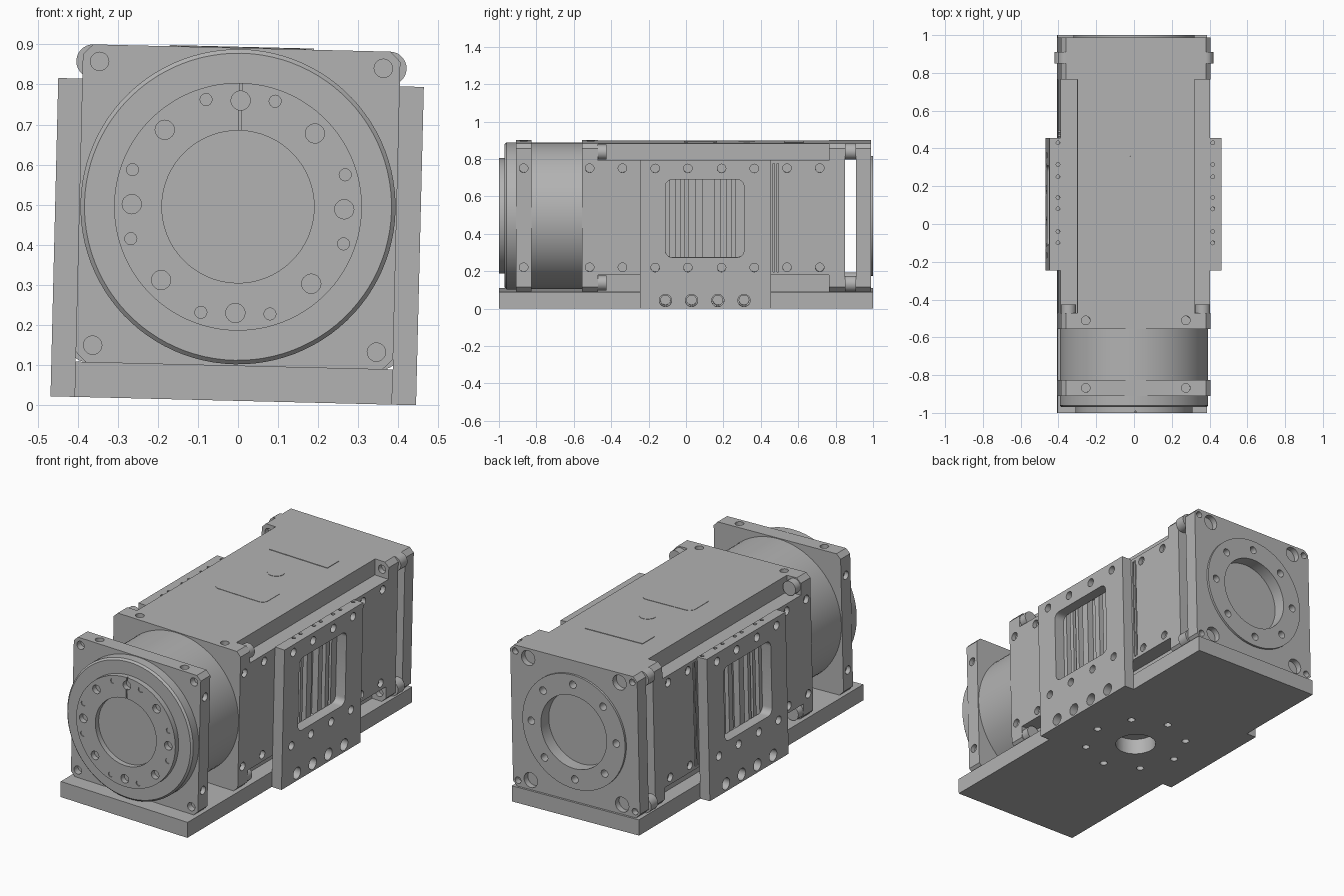
import bpy, bmesh, math
from mathutils import Matrix, Vector

cube = bpy.data.objects.get("Cube")
if cube:
    bpy.data.objects.remove(cube, do_unlink=True)

grey = bpy.data.materials.new("machined grey")
grey.use_nodes = True
grey.diffuse_color = (0.45, 0.45, 0.45, 1)
grey.node_tree.nodes["Principled BSDF"].inputs["Base Color"].default_value = (0.45, 0.45, 0.45, 1)

parts = []
SIDES = (-1, 1)
ROT = {"x": Matrix.Rotation(math.pi / 2, 4, "Y"), "z": Matrix.Identity(4),
       "y": Matrix.Rotation(-math.pi / 2, 4, "X")}


def box(bm, x, y, z, bevel=0, axis=1):
    """Box from ranges; optionally bevels the four edges along one axis."""
    mid = Vector([(a + b) / 2 for a, b in (x, y, z)])
    size = Vector([abs(b - a) for a, b in (x, y, z)])
    mat = Matrix.Translation(mid) @ Matrix.Diagonal(size).to_4x4()
    verts = bmesh.ops.create_cube(bm, size=1, matrix=mat)["verts"]
    if bevel:
        edges = {e for v in verts for e in v.link_edges}
        along = [e for e in edges
                 if abs((e.verts[0].co - e.verts[1].co).normalized()[axis]) > 0.9]
        bmesh.ops.bevel(bm, geom=along, offset=bevel, affect="EDGES",
                        segments=1 if axis == 1 else 5, profile=0.5)


def cyl(bm, pos, axis, r, depth, n=20, r2=None):
    """Cylinder or cone centred on pos."""
    mat = Matrix.Translation(pos) @ ROT[axis]
    bmesh.ops.create_cone(bm, cap_ends=True, segments=n, radius1=r,
                          radius2=r if r2 is None else r2, depth=depth, matrix=mat)


def make(name, bm):
    mesh = bpy.data.meshes.new(name)
    bm.to_mesh(mesh)
    bm.free()
    obj = bpy.data.objects.new(name, mesh)
    bpy.context.collection.objects.link(obj)
    mesh.materials.append(grey)
    parts.append(obj)
    return obj


def cut(obj, bm):
    """Subtract all the shapes in bm from obj, then drop the cutter."""
    cutter = make("cutter", bm)
    parts.remove(cutter)
    cutter.hide_render = True
    mod = obj.modifiers.new("cut", "BOOLEAN")
    mod.object, mod.operation, mod.solver = cutter, "DIFFERENCE", "EXACT"
    bpy.context.view_layer.objects.active = obj
    bpy.ops.object.modifier_apply(modifier=mod.name)
    bpy.data.objects.remove(cutter, do_unlink=True)


def ring(r, count, start=0):
    for i in range(count):
        a = start + 2 * math.pi * i / count
        yield r * math.sin(a), r * math.cos(a)


H = 0.396        # half width of the square housing
PITCH = 0.265    # screw offset from the axis
CORNER = 0.354   # corner screw offset
HOLE = 0.023


def edge_holes(bm, ys, top=True):
    """Screw holes on both sides and the top at the given stations."""
    for y in ys:
        for s in SIDES:
            for t in SIDES:
                cyl(bm, (s * H, y, t * PITCH), "x", HOLE, 0.05)


# Base plate with a mounting pattern underneath
bm = bmesh.new()
box(bm, (-H, H), (-1, 1), (-0.484, -H))
base = make("base_plate", bm)
bm = bmesh.new()
cyl(bm, (0, 0, -0.45), "z", 0.107, 0.14, 40)
for x, y in ring(0.267, 8):
    cyl(bm, (x, y, -0.48), "z", 0.02, 0.08)
for s in SIDES:
    for i in range(4):
        cyl(bm, (s * H, -0.11 + 0.14 * i, -0.441), "x", 0.026, 0.12)
cut(base, bm)

# Main housing with notched corners
bm = bmesh.new()
box(bm, (-H, H), (-0.555, 0.85), (-H, H), 0.025)
body = make("main_housing", bm)
bm = bmesh.new()
for s in SIDES:
    for t in SIDES:
        box(bm, (s * 0.31, s * 0.5), (-0.47, 0.765), (t * 0.305, t * 0.5))
cut(body, bm)
bm = bmesh.new()
edge_holes(bm, (-0.515, -0.34, 0.54, 0.715))
for s in SIDES:
    cyl(bm, (s * PITCH, -0.51, H), "z", HOLE, 0.05)
    # fins behind the side window, and narrow joints beside it
    for y, w in ((-0.07, 0.03), (-0.02, 0.02), (0.03, 0.035), (0.12, 0.06),
                 (0.20, 0.03), (0.255, 0.02)):
        box(bm, (s * 0.36, s * 0.42), (y - w / 2, y + w / 2), (-0.23, 0.23))
    for y in (0.47, 0.49):
        box(bm, (s * 0.385, s * 0.42), (y - 0.004, y + 0.004), (-0.29, 0.29))
    for t in SIDES:
        cyl(bm, (s * CORNER, 0.765, t * 0.35), "y", HOLE, 0.06)
cut(body, bm)

# Label panels on the top
bm = bmesh.new()
box(bm, (-0.16, 0.16), (-0.01, 0.165), (H, H + 0.002), 0.035, 2)
box(bm, (-0.18, 0.18), (0.525, 0.63), (H, H + 0.003))
cyl(bm, (0, 0.325, H + 0.001), "z", 0.045, 0.002, 32)
make("top_labels", bm)

# Tie bolt heads in the notches and spacers behind the housing
bm = bmesh.new()
for s in SIDES:
    for t in SIDES:
        cyl(bm, (s * 0.355, -0.45, t * 0.35), "y", 0.04, 0.05)
        cyl(bm, (s * 0.37, 0.88, t * CORNER), "y", 0.042, 0.06, 28)
make("tie_bolts", bm)
bm = bmesh.new()
for t in SIDES:
    box(bm, (-0.37, 0.37), (0.85, 0.91), (t * 0.365, t * H))
make("rear_bridges", bm)

# Side plates with a window, screws and ledge pins
for s, side in zip(SIDES, ("right", "left")):
    bm = bmesh.new()
    box(bm, (s * H, s * 0.456), (-0.247, 0.455), (-0.484, 0.31))
    plate = make(side + "_side_plate", bm)
    bm = bmesh.new()
    box(bm, (s * 0.35, s * 0.5), (-0.11, 0.31), (-0.21, 0.205), 0.035, 0)
    for y in (-0.165, 0.01, 0.19, 0.365):
        for t in SIDES:
            cyl(bm, (s * 0.456, y, t * PITCH), "x", HOLE, 0.08)
    for i in range(4):
        cyl(bm, (s * 0.43, -0.11 + 0.14 * i, -0.441), "x", 0.033, 0.12)
    for y in (0.43, 0.315, 0.25, 0.14, 0.08, -0.04, -0.1):
        cyl(bm, (s * 0.41, y, 0.31), "z", 0.01, 0.03, 12)
    cut(plate, bm)

# Neck between the housing and the front flange
bm = bmesh.new()
cyl(bm, (0, -0.69, 0), "y", 0.392, 0.28, 96)
make("neck", bm)

# Square front flange
bm = bmesh.new()
box(bm, (-H, H), (-0.91, -0.825), (-H, H), 0.025)
flange = make("front_flange", bm)
bm = bmesh.new()
edge_holes(bm, (-0.868,))
for s in SIDES:
    cyl(bm, (s * PITCH, -0.868, H), "z", HOLE, 0.05)
    for t in SIDES:
        cyl(bm, (s * CORNER, -0.91, t * CORNER), "y", HOLE, 0.07)
cut(flange, bm)

# Round front disc with a chamfered rim
bm = bmesh.new()
cyl(bm, (0, -0.935, 0), "y", 0.393, 0.05, 96)
cyl(bm, (0, -0.965, 0), "y", 0.383, 0.01, 96, 0.393)
make("front_disc", bm)

# Output ring with bore, counterbored screws and dowel holes
bm = bmesh.new()
cyl(bm, (0, -0.975, 0), "y", 0.309, 0.05, 96)
output = make("output_ring", bm)
bm = bmesh.new()
cyl(bm, (0, -0.99, 0), "y", 0.19, 0.06, 64)
for x, z in ring(PITCH, 8):
    cyl(bm, (x, -0.99, z), "y", 0.024, 0.05)
for start in (-0.314, 0.314):
    for x, z in ring(0.279, 4, start):
        cyl(bm, (x, -1, z), "y", 0.015, 0.01, 16)
cut(output, bm)
bm = bmesh.new()
box(bm, (-0.003, 0.003), (-1.01, -0.99), (0.18, 0.32))
cut(output, bm)

# Rear plate with bearing ring and counterbores
bm = bmesh.new()
box(bm, (-H, H), (0.91, 0.988), (-H, H), 0.025)
rear = make("rear_plate", bm)
bm = bmesh.new()
cyl(bm, (0, 0.99, 0), "y", 0.205, 0.12, 64)
for x, z in ring(PITCH, 8):
    cyl(bm, (x, 0.99, z), "y", 0.021, 0.07)
for s in SIDES:
    for t in SIDES:
        cyl(bm, (s * 0.285, 0.99, t * 0.342), "y", 0.042, 0.07, 24)
        cyl(bm, (s * 0.365, 0.99, t * 0.362), "y", 0.018, 0.07)
cut(rear, bm)
bm = bmesh.new()
cyl(bm, (0, 0.99, 0), "y", 0.32, 0.02, 96)
ring_obj = make("rear_ring", bm)
bm = bmesh.new()
cyl(bm, (0, 0.99, 0), "y", 0.205, 0.12, 64)
for x, z in ring(PITCH, 8):
    cyl(bm, (x, 0.99, z), "y", 0.021, 0.07)
cut(ring_obj, bm)

# Tilt the whole assembly slightly about its long axis and shade it
place = Matrix.Translation((0, 0, 0.495)) @ Matrix.Rotation(math.radians(1.4), 4, "Y")
bpy.ops.object.select_all(action="DESELECT")
for obj in parts:
    obj.data.transform(place)
    obj.select_set(True)
bpy.context.view_layer.objects.active = parts[0]
bpy.ops.object.shade_smooth_by_angle(angle=math.radians(30))
